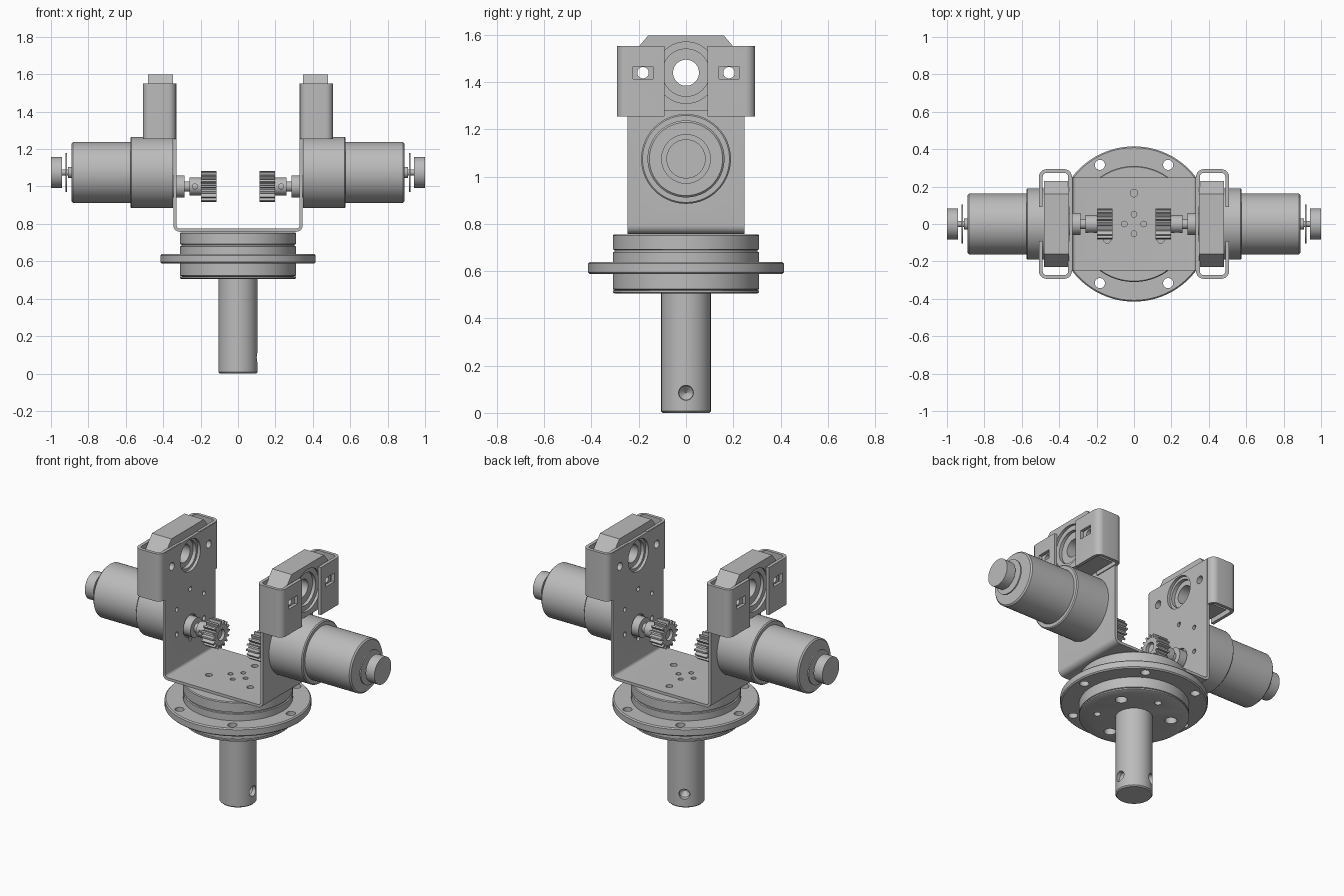
import bpy, bmesh
from math import pi, sin, cos, radians
from mathutils import Matrix, Vector

cube = bpy.data.objects.get("Cube")
if cube:
    bpy.data.objects.remove(cube)

grey = bpy.data.materials.new("machined_grey")
grey.use_nodes = True
COLOUR = (0.5, 0.5, 0.5, 1)
grey.diffuse_color = COLOUR
grey.node_tree.nodes["Principled BSDF"].inputs["Base Color"].default_value = COLOUR

TO_X = Matrix.Rotation(pi / 2, 4, "Y")          # local z becomes world x
MOTOR_Z, BORE_Z, GEAR_Z = 1.075, 1.44, 1.0


def finish(name, bm):
    bmesh.ops.recalc_face_normals(bm, faces=bm.faces)
    mesh = bpy.data.meshes.new(name)
    bm.to_mesh(mesh)
    bm.free()
    mesh.materials.append(grey)
    ob = bpy.data.objects.new(name, mesh)
    bpy.context.scene.collection.objects.link(ob)
    return ob


def shade(ob):
    ob.data.shade_smooth()
    ob.data.set_sharp_from_angle(angle=radians(30))
    return ob


def lathe(name, profile, matrix=Matrix(), sides=64):
    """Turn (radius, height) points round local z, closing both ends."""
    bm = bmesh.new()
    rings = [[bm.verts.new(matrix @ Vector((r * cos(2 * pi * i / sides), r * sin(2 * pi * i / sides), h)))
              for i in range(sides)] for r, h in profile]
    for a, b in zip(rings, rings[1:]):
        for i in range(sides):
            j = (i + 1) % sides
            bm.faces.new((a[i], a[j], b[j], b[i]))
    bm.faces.new(rings[0])
    bm.faces.new(rings[-1])
    return finish(name, bm)


def rod(name, r, lo, hi, x=0, y=0, sides=32):
    """Upright cylinder."""
    return lathe(name, [(r, lo), (r, hi)], Matrix.Translation((x, y, 0)), sides)


def axle(name, profile, z, y=0, sides=64):
    """Turned part lying along x; profile heights are x positions."""
    return lathe(name, profile, Matrix.Translation((0, y, z)) @ TO_X, sides)


def pin(r, lo, hi, z, y=0, sides=32):
    return axle("cutter", [(r, lo), (r, hi)], z, y, sides)


def prism(name, points, offset):
    """Extrude a flat outline of 3D points."""
    bm = bmesh.new()
    face = bm.faces.new([bm.verts.new(p) for p in points])
    out = bmesh.ops.extrude_face_region(bm, geom=[face])
    bmesh.ops.translate(bm, vec=offset, verts=[v for v in out["geom"] if isinstance(v, bmesh.types.BMVert)])
    return finish(name, bm)


def box(name, lo, hi):
    (a, b, c), (d, e, f) = lo, hi
    return prism(name, [(a, b, c), (d, b, c), (d, e, c), (a, e, c)], (0, 0, f - c))


def rounded(path, r, steps=6):
    """Replace right-angle corners of a 2D path by arcs."""
    pts = [Vector(p) for p in path]
    out = [pts[0]]
    for p, c, n in zip(pts, pts[1:], pts[2:]):
        u, v = (p - c).normalized(), (n - c).normalized()
        for i in range(steps + 1):
            t = pi / 2 * i / steps
            out.append(c + u * r * (1 - sin(t)) + v * r * (1 - cos(t)))
    return out + [pts[-1]]


def band(path, r, t):
    """Outline of a bent strip lying to the left of the path."""
    outer = rounded(path, r)
    n = len(outer)
    inner = []
    for i, p in enumerate(outer):
        d = (outer[min(i + 1, n - 1)] - outer[max(i - 1, 0)]).normalized()
        inner.append(p + Vector((-d.y, d.x)) * t)
    return outer + inner[::-1]


def cut(ob, cutters):
    for c in cutters:
        c.hide_render = True
        m = ob.modifiers.new("cut", "BOOLEAN")
        m.operation, m.solver, m.object = "DIFFERENCE", "EXACT", c
    graph = bpy.context.evaluated_depsgraph_get()
    graph.update()
    mesh = bpy.data.meshes.new_from_object(ob.evaluated_get(graph))
    ob.modifiers.clear()
    ob.data = mesh
    for c in cutters:
        bpy.data.objects.remove(c)
    return ob


def ring(count, r, start=0):
    return [(r * cos(start + 2 * pi * i / count), r * sin(start + 2 * pi * i / count)) for i in range(count)]


# Central shaft with two drilled dimples
shaft = lathe("main_shaft", [(0.098, 0), (0.105, 0.007), (0.105, 0.51)])
cut(shaft, [lathe("cutter", [(0.032, 0.11), (0.03, 0.08), (0.002, 0.05)],
                  Matrix.Translation((0, 0, 0.085)) @ Matrix.Rotation(a, 4, "Z") @ TO_X, 32)
            for a in (0, 2 * pi / 3)])
shade(shaft)

# Turned bearing hub with grooves
hub = lathe("bearing_hub", [(0.3, 0.505), (0.31, 0.51), (0.31, 0.518), (0.3, 0.52), (0.31, 0.524),
                            (0.31, 0.59), (0.31, 0.68), (0.302, 0.682), (0.302, 0.69), (0.31, 0.692),
                            (0.31, 0.75), (0.305, 0.755)], sides=96)
cut(hub, [rod("cutter", 0.034, 0.45, 0.55, x, y) for x, y in ring(3, 0.21, pi / 6)]
    + [rod("cutter", 0.02, 0.45, 0.55, x, y) for x, y in ring(3, 0.21, pi / 2)])
shade(hub)

# Flange with six bolt holes
flange = lathe("mounting_flange", [(0.408, 0.588), (0.415, 0.595), (0.415, 0.632), (0.408, 0.639)], sides=96)
cut(flange, [rod("cutter", 0.027, 0.5, 0.7, x, y) for x, y in ring(6, 0.365)])
shade(flange)

# Bent U bracket
W = 0.346
outline = band([(-W, 1.55), (-W, 0.758), (W, 0.758), (W, 1.55)], 0.035, 0.017)
bracket = prism("u_bracket", [(p.x, -0.248, p.y) for p in outline], (0, 0.496, 0))
holes = [rod("cutter", 0.02, 0.7, 0.85, x, y, 24) for x, y in ring(3, 0.165, pi / 2)]
holes += [rod("cutter", 0.015, 0.7, 0.85, x, y, 24) for x, y in ring(4, 0.052)]
holes += [pin(0.1, -0.5, 0.5, BORE_Z), pin(0.07, -0.5, 0.5, GEAR_Z)]
holes += [pin(0.024, -0.5, 0.5, BORE_Z, s * 0.182) for s in (-1, 1)]
holes += [pin(0.014, -0.5, 0.5, MOTOR_Z + z, y, 20) for y, z in ring(6, 0.155, pi / 6)]
cut(bracket, holes)
shade(bracket)

# Everything below is one drive side, mirrored at the end
side = []

# Gear motor: gearbox, motor can, encoder disc and end cap
side.append(axle("gearbox", [(0.19, 0.347), (0.19, 0.57), (0.184, 0.576)], MOTOR_Z, sides=96))
side.append(axle("motor_can", [(0.163, 0.57), (0.163, 0.882), (0.155, 0.89)], MOTOR_Z, sides=96))
side.append(axle("rear_axle", [(0.03, 0.885), (0.03, 0.908), (0.016, 0.909), (0.016, 0.945)], MOTOR_Z, sides=32))
side.append(axle("encoder_disc", [(0.105, 0.913), (0.105, 0.921)], MOTOR_Z))
side.append(axle("end_cap", [(0.083, 0.94), (0.083, 1.0)], MOTOR_Z))

# Output shaft with shoulder and pinion collar
side.append(axle("output_shaft", [(0.028, 0.13), (0.028, 0.285), (0.06, 0.286), (0.06, 0.36)], GEAR_Z, sides=48))
collar = axle("pinion_collar", [(0.047, 0.19), (0.047, 0.258)], GEAR_Z, sides=48)
side.append(cut(collar, [lathe("cutter", [(0.014, 0.02), (0.014, 0.1)],
                               Matrix.Translation((0.23, 0, GEAR_Z)) @ Matrix.Rotation(pi / 2, 4, "X"), 16)]))

# Pinion gear
TEETH = 16
teeth = []
for i in range(TEETH):
    for step, r in ((-0.32, 0.062), (-0.15, 0.084), (0.15, 0.084), (0.32, 0.062)):
        a = 2 * pi * (i + step) / TEETH
        teeth.append((0.115, r * cos(a), GEAR_Z + r * sin(a)))
pinion = prism("pinion_gear", teeth, (0.082, 0, 0))
side.append(cut(pinion, [pin(0.034, 0.1, 0.25, GEAR_Z)]))

# Bearing block with chamfered top and stepped bore
half = [(0.23, 1.28), (0.23, 1.515), (0.16, 1.598)]
points = [(0.348, y, z) for y, z in half] + [(0.348, -y, z) for y, z in half[::-1]]
block = prism("bearing_block", points, (0.134, 0, 0))
cut(block, [pin(0.13, 0.465, 0.6, BORE_Z, sides=64), pin(0.1, 0.445, 0.6, BORE_Z, sides=64),
            pin(0.085, 0.3, 0.37, BORE_Z, sides=64), pin(0.055, 0.3, 0.6, BORE_Z, sides=48)]
    + [pin(0.024, 0.3, 0.6, BORE_Z, s * 0.182) for s in (-1, 1)])
side.append(block)

# Bent clips gripping both ends of the block
for s, label in ((-1, "front"), (1, "back")):
    outline = band([(0.332, 0.092), (0.332, 0.293), (0.508, 0.293), (0.508, 0.092)], 0.04, -0.02)
    clip = prism(label + "_clip", [(p.x, s * p.y, 1.255) for p in outline], (0, 0, 0.297))
    cut(clip, [box("cutter", (0.46, s * 0.182 - 0.043, BORE_Z - 0.027), (0.6, s * 0.182 + 0.043, BORE_Z + 0.027)),
               pin(0.024, 0.3, 0.4, BORE_Z, s * 0.182), pin(0.1, 0.3, 0.4, BORE_Z)])
    side.append(clip)

# Mirror the drive side across x
for ob in side:
    shade(ob)
    name = ob.name
    ob.name = "left_" + name
    twin = ob.copy()
    twin.data = ob.data.copy()
    twin.name = "right_" + name
    twin.data.transform(Matrix.Scale(-1, 4, (1, 0, 0)))
    twin.data.flip_normals()
    shade(twin)
    bpy.context.scene.collection.objects.link(twin)
